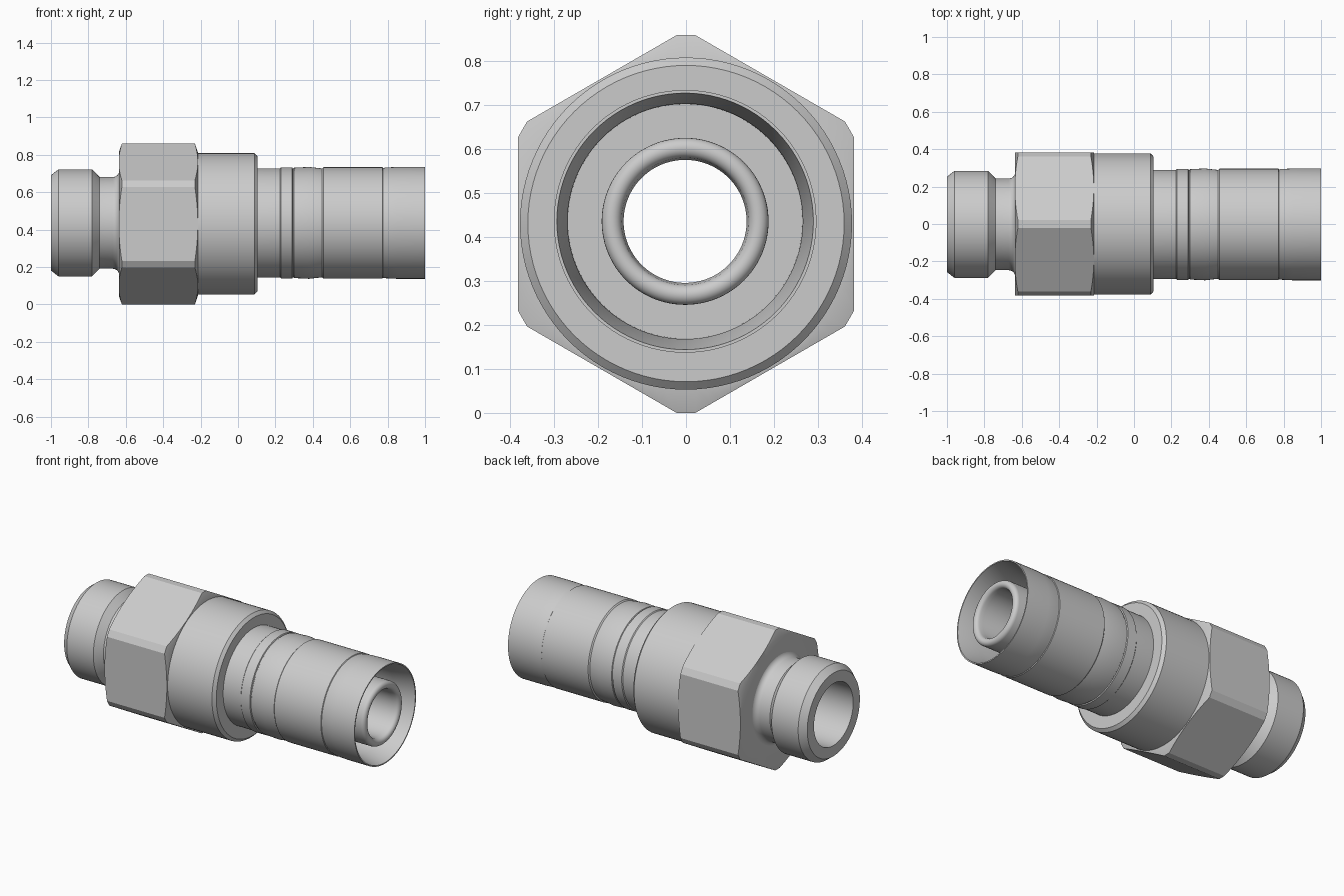
import bpy, bmesh, math
from math import sin, cos, pi

if "Cube" in bpy.data.objects:
    bpy.data.objects.remove(bpy.data.objects["Cube"])

SEG = 96


def finish(name, bm, smooth=True):
    bmesh.ops.recalc_face_normals(bm, faces=bm.faces[:])
    mesh = bpy.data.meshes.new(name)
    bm.to_mesh(mesh)
    bm.free()
    ob = bpy.data.objects.new(name, mesh)
    bpy.context.collection.objects.link(ob)
    if smooth:
        shade(ob)
    return ob


def activate(ob):
    bpy.ops.object.select_all(action='DESELECT')
    ob.select_set(True)
    bpy.context.view_layer.objects.active = ob


def shade(ob):
    activate(ob)
    bpy.ops.object.shade_smooth_by_angle(angle=math.radians(20))


def lathe(name, profile, y, z, smooth=True):
    """Revolve a closed (x, radius) profile about the x direction."""
    bm = bmesh.new()
    rings = [[bm.verts.new((x, y + r * cos(2 * pi * i / SEG), z + r * sin(2 * pi * i / SEG)))
              for i in range(SEG)] for x, r in profile]
    for a, b in zip(rings, rings[1:] + rings[:1]):
        for i in range(SEG):
            j = (i + 1) % SEG
            bm.faces.new((a[i], a[j], b[j], b[i]))
    return finish(name, bm, smooth)


def arc(cx, cr, rad, a0, a1, n):
    angles = [math.radians(a0 + (a1 - a0) * i / n) for i in range(n + 1)]
    return [(cx + rad * cos(a), cr + rad * sin(a)) for a in angles]


# Turned core: port stub, neck, sleeve with open end, inner tube and bore
stub = [(-1, 0.19), (-1, 0.255), (-0.96, 0.286), (-0.78, 0.286), (-0.74, 0.245)]
neck = arc(-0.67, 0.280, 0.035, 270, 360, 6) + [(-0.6, 0.28)]
sleeve = [(0.225, 0.292), (0.23, 0.297), (0.29, 0.297), (0.293, 0.291), (0.297, 0.291),
          (0.30, 0.295), (0.38, 0.299), (0.45, 0.291), (0.457, 0.298),
          (0.772, 0.298), (0.775, 0.294), (0.778, 0.294), (0.79, 0.296), (0.85, 0.299), (1, 0.299)]
socket = [(1, 0.292), (0.88, 0.268), (0.70, 0.267), (0.70, 0.19)]
tip = arc(0.968, 0.167, 0.023, 90, -90, 10)
bore = [(0.95, 0.14), (-0.40, 0.14), (-0.45, 0.19)]
lathe("fitting_core", stub + neck + [(-0.3, 0.28), (-0.2, 0.292)] + sleeve + socket + tip + bore,
      -0.002, 0.436)

# Collar behind the hexagon
lathe("collar", [(-0.23, 0.25), (-0.23, 0.378), (0.088, 0.378), (0.105, 0.36), (0.105, 0.25)],
      0, 0.431)

# Hexagon with clipped corners
flat, clip = 0.383, 0.43
t = (flat / cos(pi / 6) - clip) * math.tan(pi / 3)
outline = []
for k in range(6):
    a = math.radians(30 + 60 * k)
    for s in (-t, t):
        outline.append((clip * cos(a) - s * sin(a), clip * sin(a) + s * cos(a) + 0.43))
bm = bmesh.new()
face = bm.faces.new([bm.verts.new((-0.7, y, z)) for y, z in outline])
ext = bmesh.ops.extrude_face_region(bm, geom=[face], use_keep_orig=True)
bmesh.ops.translate(bm, vec=(0.6, 0, 0),
                    verts=[v for v in ext["geom"] if isinstance(v, bmesh.types.BMVert)])
hexagon = finish("hexagon", bm, False)

# Chamfered ring that trims the hexagon ends and opens its middle
cutter = lathe("hex_trim", [(-0.637, 0.24), (-0.637, 0.384), (-0.614, 0.45),
                            (-0.237, 0.45), (-0.213, 0.378), (-0.213, 0.24)], 0, 0.43, False)
cutter.hide_render = True
mod = hexagon.modifiers.new("trim", 'BOOLEAN')
mod.operation = 'INTERSECT'
mod.solver = 'EXACT'
mod.object = cutter
activate(hexagon)
bpy.ops.object.modifier_apply(modifier=mod.name)
bpy.data.objects.remove(cutter)
shade(hexagon)
